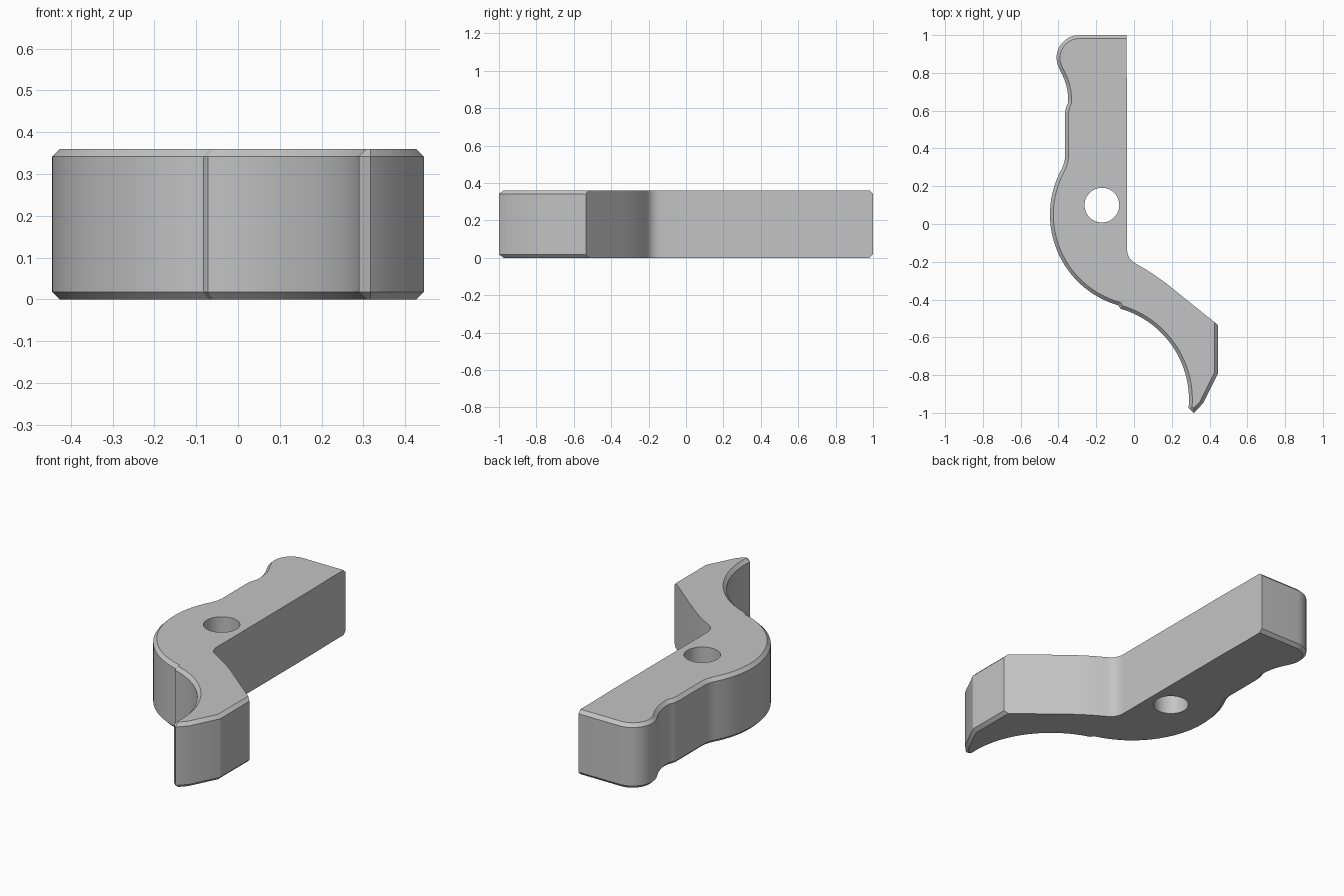
import bpy, bmesh
from math import sin, cos, radians

HEIGHT, CHAMFER = 0.36, 0.018

cube = bpy.data.objects.get("Cube")
if cube:
    bpy.data.objects.remove(cube, do_unlink=True)


def arc(cx, cy, r, start, end, steps):
    """Points along a circular arc, angles in degrees."""
    angles = [radians(start + (end - start) * i / steps) for i in range(steps + 1)]
    return [(cx + r * cos(a), cy + r * sin(a)) for a in angles]


def curve(p0, p1, p2, steps=6):
    """Points along a quadratic curve steered by p1."""
    ts = [i / steps for i in range(steps + 1)]
    return [tuple((1 - t) ** 2 * a + 2 * t * (1 - t) * b + t * t * c
                  for a, b, c in zip(p0, p1, p2)) for t in ts]


# Chamfered outline: back end, thumb notch, round belly, hooked tip, end face
chamfered = [(-0.04, 1.0)]
chamfered += arc(-0.29, 0.88, 0.12, 90, 207, 14)
chamfered += curve((-0.39, 0.81), (-0.349, 0.74), (-0.349, 0.66))
chamfered += curve((-0.35, 0.64), (-0.365, 0.61), (-0.365, 0.58), 4)
chamfered += curve((-0.365, 0.36), (-0.365, 0.33), (-0.382, 0.293), 5)
chamfered += arc(0.055, 0.05, 0.5, 152, 254, 32)
chamfered += arc(-0.21, -0.93, 0.501, 74, -5, 26)
chamfered += [(0.317, -1.0), (0.365, -0.95), (0.445, -0.79), (0.445, -0.535)]

# Plain outline: sloped arm, inner fillet, straight side
plain = curve((0.19, -0.33), (0.10, -0.26), (0.03, -0.222), 8)
plain += curve((0.01, -0.21), (-0.037, -0.185), (-0.037, -0.13), 8)
plain += [(-0.037, 0.69), (-0.04, 0.875)]
outline = chamfered + plain

# Solid lever body
bm = bmesh.new()
low = [bm.verts.new((x, y, 0)) for x, y in outline]
high = [bm.verts.new((x, y, HEIGHT)) for x, y in outline]
bm.faces.new(low[::-1])
bm.faces.new(high)
count = len(outline)
for i in range(count):
    j = (i + 1) % count
    bm.faces.new((low[i], low[j], high[j], high[i]))
bmesh.ops.recalc_face_normals(bm, faces=bm.faces)

# Chamfer the rims above and below
rims = [bm.edges.get((ring[i], ring[i + 1]))
        for ring in (low, high) for i in range(len(chamfered) - 1)]
bmesh.ops.bevel(bm, geom=rims, offset=CHAMFER, offset_type='OFFSET',
                segments=1, affect='EDGES', clamp_overlap=False)
mesh = bpy.data.meshes.new("lever_body")
bm.to_mesh(mesh)
bm.free()
lever = bpy.data.objects.new("lever_body", mesh)
bpy.context.collection.objects.link(lever)

# Colour
grey = bpy.data.materials.new("light_grey")
grey.use_nodes = True
grey.diffuse_color = (0.55, 0.55, 0.55, 1)
grey.node_tree.nodes["Principled BSDF"].inputs["Base Color"].default_value = grey.diffuse_color
mesh.materials.append(grey)

# Pivot hole
bpy.ops.mesh.primitive_cylinder_add(vertices=48, radius=0.092, depth=1,
                                    location=(-0.17, 0.10, HEIGHT / 2))
cutter = bpy.context.object
cutter.name = "pivot_hole_cutter"
cutter.hide_render = True
cutter.data.materials.append(grey)
hole = lever.modifiers.new("pivot_hole", 'BOOLEAN')
hole.operation = 'DIFFERENCE'
hole.solver = 'EXACT'
hole.object = cutter
bpy.ops.object.select_all(action='DESELECT')
lever.select_set(True)
bpy.context.view_layer.objects.active = lever
bpy.ops.object.modifier_apply(modifier=hole.name)
bpy.data.objects.remove(cutter, do_unlink=True)

# Smooth curves, crisp corners
bpy.ops.object.shade_smooth_by_angle(angle=radians(25))
